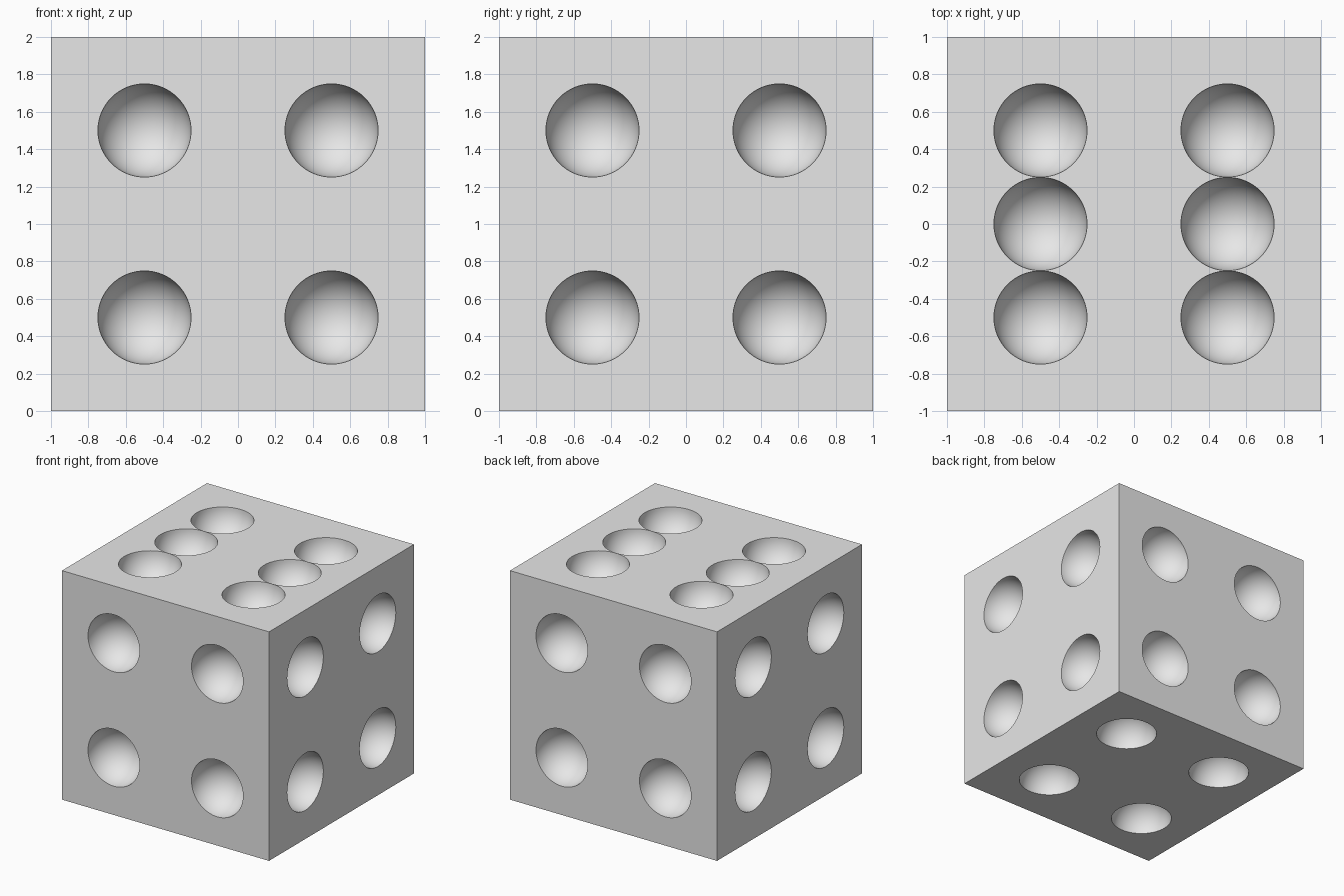
import bpy, bmesh
from mathutils import Matrix, Vector

if "Cube" in bpy.data.objects:
    bpy.data.objects.remove(bpy.data.objects["Cube"], do_unlink=True)

grey = bpy.data.materials.new("light_grey")
grey.use_nodes = True
grey.diffuse_color = (0.8, 0.8, 0.8, 1)
grey.node_tree.nodes["Principled BSDF"].inputs["Base Color"].default_value = (0.8, 0.8, 0.8, 1)

PIP_RADIUS = 0.249   # a hair under the spacing, so neighbours do not merge
CENTRE = Vector((0, 0, 1))


def make_object(name, bm):
    mesh = bpy.data.meshes.new(name)
    bm.to_mesh(mesh)
    bm.free()
    mesh.materials.append(grey)
    obj = bpy.data.objects.new(name, mesh)
    bpy.context.collection.objects.link(obj)
    return obj


# Sharp-edged cube body
bm = bmesh.new()
bmesh.ops.create_cube(bm, size=2, matrix=Matrix.Translation(CENTRE))
die_body = make_object("die_body", bm)

# Spherical cutters: six pips on the top, four on every other side
bm = bmesh.new()
for axis in "XYZ":
    for sign in (-1, 1):
        normal = Vector([sign * (axis == a) for a in "XYZ"])
        turn = normal.to_track_quat("Z", "Y").to_matrix().to_4x4()
        rows = (-0.5, 0, 0.5) if normal.z > 0 else (-0.5, 0.5)
        for u in (-0.5, 0.5):
            for v in rows:
                # The top keeps world x and y, so its rows run front to back
                spot = Vector((u, v, 1)) if axis == "Z" else turn @ Vector((u, v, 1))
                if axis == "Z":
                    spot.z = sign
                bmesh.ops.create_uvsphere(
                    bm, u_segments=64, v_segments=32, radius=PIP_RADIUS,
                    matrix=Matrix.Translation(CENTRE + spot) @ turn)
for face in bm.faces:
    face.smooth = True
pip_cutter = make_object("pip_cutter", bm)
pip_cutter.hide_render = True

# Carve the pips
carve = die_body.modifiers.new("carve_pips", "BOOLEAN")
carve.operation = "DIFFERENCE"
carve.solver = "EXACT"
carve.object = pip_cutter
bpy.ops.object.select_all(action="DESELECT")
die_body.select_set(True)
bpy.context.view_layer.objects.active = die_body
bpy.ops.object.modifier_apply(modifier=carve.name)
bpy.data.objects.remove(pip_cutter, do_unlink=True)

# Smooth bowls with crisp rims
bpy.ops.object.shade_smooth_by_angle(angle=0.6)
